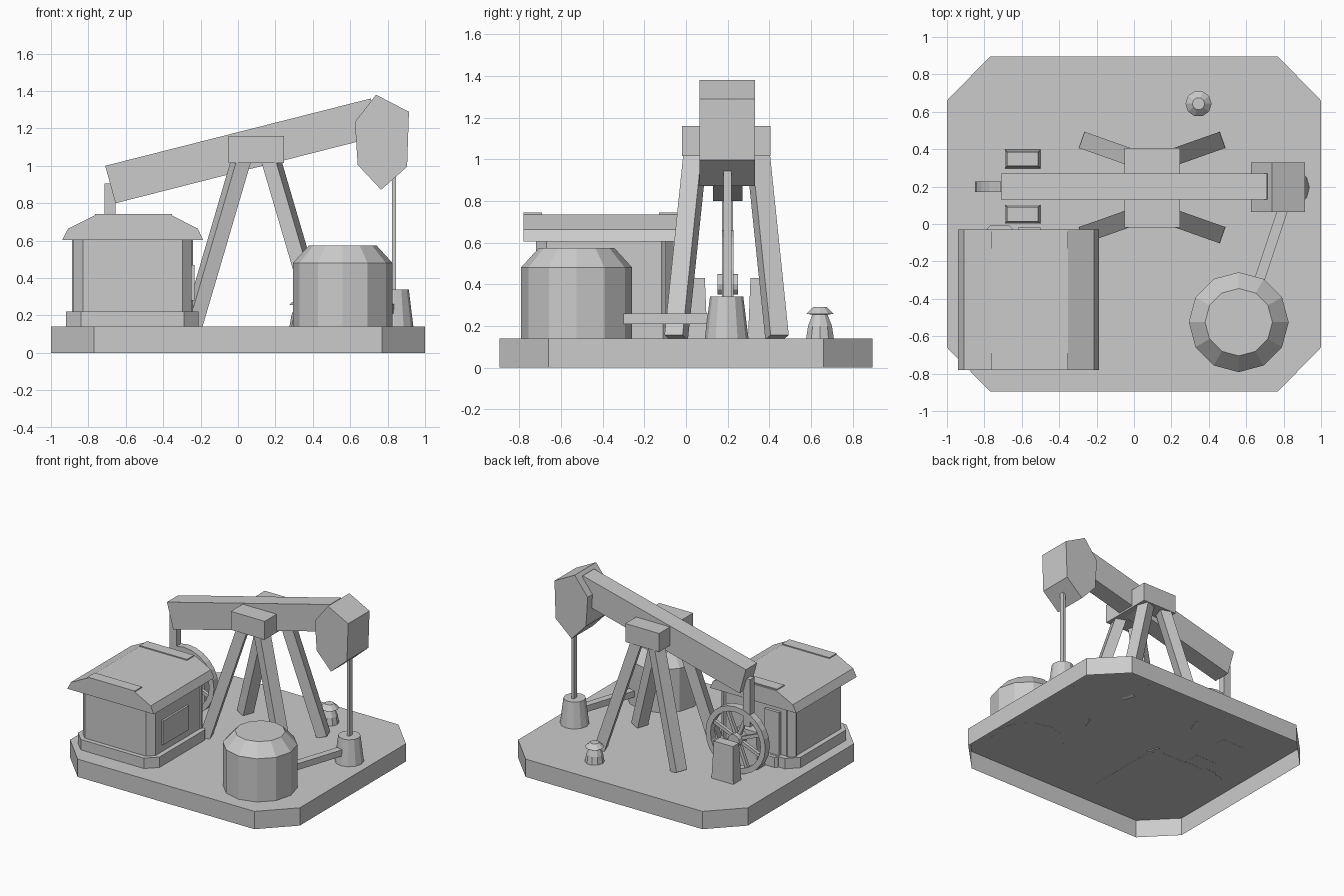
import bpy, bmesh
from math import pi, cos, sin
from mathutils import Vector, Matrix

if "Cube" in bpy.data.objects:
    bpy.data.objects.remove(bpy.data.objects["Cube"], do_unlink=True)

GREY = (0.6, 0.6, 0.6, 1)
mat = bpy.data.materials.new("plain_grey")
mat.use_nodes = True
mat.diffuse_color = GREY
mat.node_tree.nodes["Principled BSDF"].inputs["Base Color"].default_value = GREY
GROUND = .139


def finish(name, bm):
    bmesh.ops.recalc_face_normals(bm, faces=bm.faces)
    mesh = bpy.data.meshes.new(name)
    bm.to_mesh(mesh)
    bm.free()
    mesh.materials.append(mat)
    obj = bpy.data.objects.new(name, mesh)
    bpy.context.collection.objects.link(obj)
    return obj


def loft(name, rings, open_start=False):
    """Solid through rings of equal point count, or a shell open at the first."""
    bm = bmesh.new()
    loops = [[bm.verts.new(p) for p in ring] for ring in rings]
    n = len(loops[0])
    for a, b in zip(loops, loops[1:]):
        for i in range(n):
            j = (i + 1) % n
            bm.faces.new((a[i], a[j], b[j], b[i]))
    if not open_start:
        bm.faces.new(loops[0])
    bm.faces.new(loops[-1])
    return finish(name, bm)


def side_profile(name, pts, y0, y1):
    return loft(name, [[(x, y, z) for x, z in pts] for y in (y0, y1)])


def box(name, x0, x1, y0, y1, z0, z1):
    return side_profile(name, [(x0, z0), (x1, z0), (x1, z1), (x0, z1)], y0, y1)


def chamfered(name, x0, x1, y0, y1, z0, z1, cx, cy, open_start=False):
    plan = [(x0 + cx, y0), (x1 - cx, y0), (x1, y0 + cy), (x1, y1 - cy),
            (x1 - cx, y1), (x0 + cx, y1), (x0, y1 - cy), (x0, y0 + cy)]
    return loft(name, [[(x, y, z) for x, y in plan] for z in (z0, z1)], open_start)


def turned(name, cx, cy, profile, sides):
    """Upright faceted solid from (radius, height) pairs."""
    turn = [2 * pi * i / sides for i in range(sides)]
    return loft(name, [[(cx + r * cos(a), cy + r * sin(a), z) for a in turn]
                       for r, z in profile])


def bar(name, p0, p1, width, depth):
    """Square-ended bar, with its width kept level."""
    p0, p1 = Vector(p0), Vector(p1)
    d = (p1 - p0).normalized()
    side = d.cross(Vector((0, 0, 1))).normalized() * width / 2
    up = side.cross(d).normalized() * depth / 2
    return loft(name, [[p + side + up, p - side + up, p - side - up, p + side - up]
                       for p in (p0, p1)])


# Base, hollow underneath
chamfered("base_slab", -1, 1, -.895, .895, 0, .14, .23, .235, open_start=True)

# Walking beam, pivot block and head
side_profile("walking_beam", [(-.71, 1.0), (-.655, .80), (.76, 1.16), (.71, 1.36)], .13, .27)
box("pivot_block", -.05, .245, -.018, .405, 1.015, 1.16)
side_profile("beam_head", [(.738, 1.38), (.914, 1.289), (.904, .995),
                           (.765, .872), (.64, 1.005), (.625, 1.235)], .064, .33)

# Four splayed legs
for sx in (-1, 1):
    for sy in (-1, 1):
        bar("leg", (.097 + sx * .34, .195 + sy * .242, .145),
            (.097 + sx * .08, .195 + sy * .15, 1.03), .092, .08)

# Polished rod and wellhead
box("pump_rod", .824, .845, .18, .218, .3, .95)
turned("wellhead", .833, .195, [(.105, GROUND), (.08, .34)], 12)

# Storage tank with its feed pipe
turned("storage_tank", .56, -.525, [(.267, GROUND), (.267, .48), (.18, .575)], 12)
bar("feed_pipe", (.64, -.39, .235), (.83, .18, .235), .055, .05)

# Small vent post
turned("vent_post", .345, .643, [(.07, GROUND), (.06, .2), (.038, .255),
                                 (.07, .257), (.033, .291)], 10)

# Engine house
chamfered("house_plinth", -.92, -.21, -.755, -.03, GROUND, .222, .08, .08)
chamfered("house_walls", -.88, -.248, -.72, -.068, .2, .63, .05, .05)
for x in (-.888, -.335):
    chamfered("house_rear_post", x, x + .095, -.15, -.06, .2, .63, .045, .04)
side_profile("house_roof", [(-.94, .604), (-.909, .663), (-.765, .735),
                            (-.353, .735), (-.214, .663), (-.187, .604)], -.78, -.03)
for y in (-.735, -.085):
    box("roof_panel", -.765, -.353, y - .045, y + .045, .73, .743)
box("side_window", -.25, -.232, -.6, -.28, .28, .47)
box("back_door", -.78, -.65, -.08, -.045, .2, .56)
box("back_vent", -.62, -.5, -.1, -.02, GROUND, .4)
chamfered("back_step", -.785, -.65, -.1, -.005, GROUND, .22, .02, .02)

# Flywheel: rim, hub, spokes
AXLE = Vector((-.59, .2, .4))
bm = bmesh.new()
N = 24
section = [(.218, -.028), (.26, -.028), (.26, .028), (.218, .028)]
rings = [[bm.verts.new(AXLE + Vector((r * cos(2 * pi * i / N), y, r * sin(2 * pi * i / N))))
          for r, y in section] for i in range(N)]
for i in range(N):
    a, b = rings[i], rings[(i + 1) % N]
    for k in range(4):
        m = (k + 1) % 4
        bm.faces.new((a[k], a[m], b[m], b[k]))
finish("wheel_rim", bm)

bm = bmesh.new()
bmesh.ops.create_cone(bm, cap_ends=True, segments=12, radius1=.05, radius2=.05, depth=.1,
                      matrix=Matrix.Translation(AXLE) @ Matrix.Rotation(pi / 2, 4, "X"))
finish("wheel_hub", bm)
for i in range(8):
    a = 2 * pi * (i + .5) / 8
    bar("wheel_spoke", AXLE, AXLE + Vector((cos(a), 0, sin(a))) * .23, .026, .026)

# Bearing pedestals either side of the wheel
for y in (.0525, .3475):
    loft("bearing_pedestal", [[(-.595 + sx * (.095 - t), y + sy * (.05 - t), z)
                               for sx, sy in ((-1, -1), (1, -1), (1, 1), (-1, 1))]
                              for t, z in ((0, GROUND), (.012, .43))])

# Connecting rod from wheel to beam tail
box("connecting_rod", -.715, -.655, .172, .225, .53, .905)
